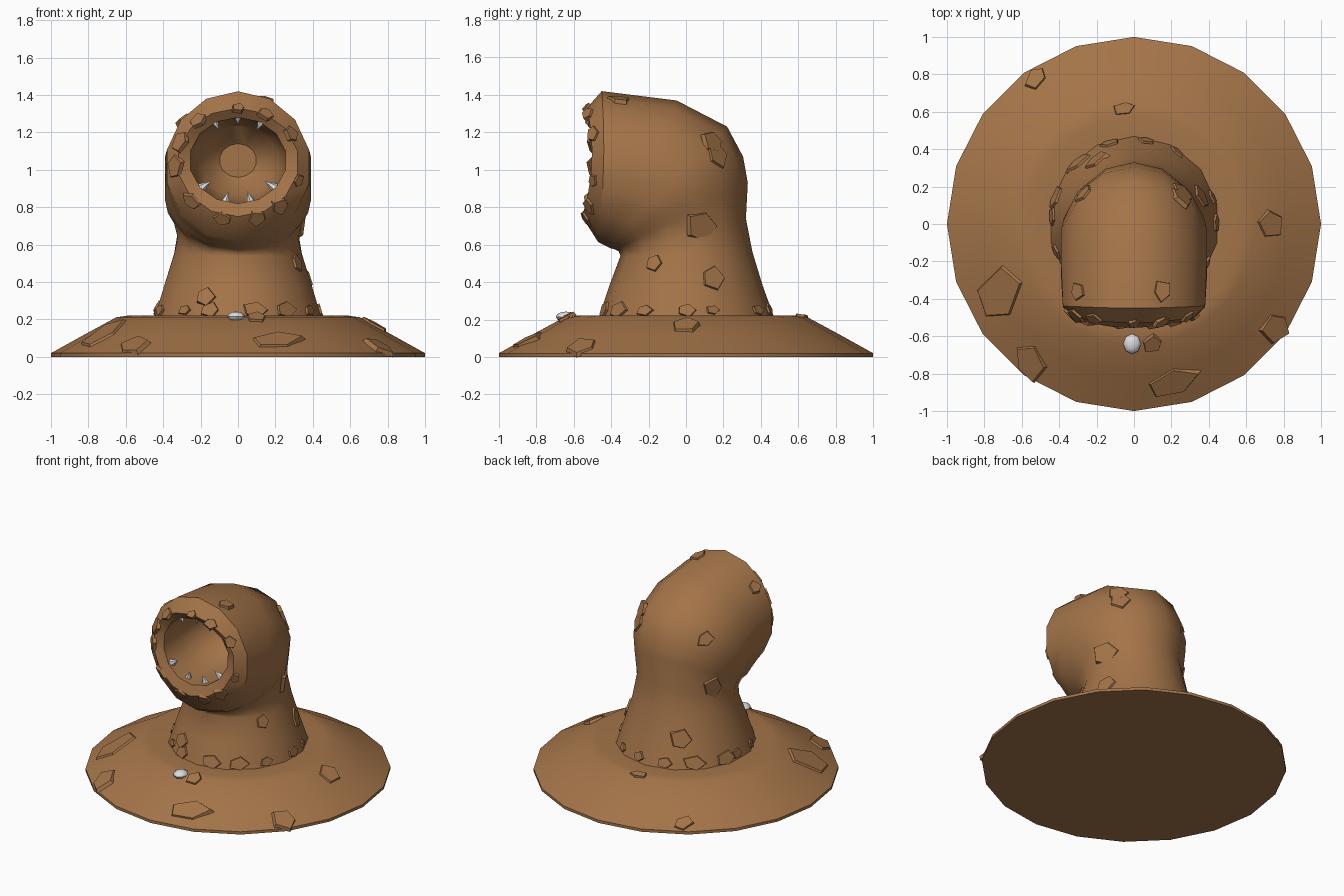
import bpy, bmesh, math, random
from mathutils import Vector, Matrix
from mathutils.bvhtree import BVHTree

random.seed(4)
cube = bpy.data.objects.get("Cube")
if cube:
    bpy.data.objects.remove(cube, do_unlink=True)


def material(name, rgb, rough=0.9):
    m = bpy.data.materials.new(name)
    m.use_nodes = True
    m.diffuse_color = (*rgb, 1)
    node = m.node_tree.nodes["Principled BSDF"]
    node.inputs["Base Color"].default_value = (*rgb, 1)
    node.inputs["Roughness"].default_value = rough
    return m


clay = material("brown clay", (0.37, 0.175, 0.066))
ivory = material("pale tooth", (0.72, 0.72, 0.72), 0.5)


def finish(bm, name, mat, angle=40):
    bmesh.ops.recalc_face_normals(bm, faces=bm.faces)
    mesh = bpy.data.meshes.new(name)
    bm.to_mesh(mesh)
    bm.free()
    obj = bpy.data.objects.new(name, mesh)
    bpy.context.collection.objects.link(obj)
    mesh.materials.append(mat)
    bpy.ops.object.select_all(action='DESELECT')
    bpy.context.view_layer.objects.active = obj
    obj.select_set(True)
    bpy.ops.object.shade_smooth_by_angle(angle=math.radians(angle))
    return obj


def loft(rings):
    """Skin closed rings of points and cap both ends."""
    bm = bmesh.new()
    loops = [[bm.verts.new(p) for p in ring] for ring in rings]
    n = len(loops[0])
    for a, b in zip(loops, loops[1:]):
        for i in range(n):
            j = (i + 1) % n
            bm.faces.new((a[i], a[j], b[j], b[i]))
    bm.faces.new(loops[0])
    bm.faces.new(loops[-1])
    return bm


# Round dirt mound
def circle(r, z, n=20):
    turns = [math.tau * i / n for i in range(n)]
    return [(r * math.sin(t), r * math.cos(t), z) for t in turns]


profile = [(1, 0), (1, 0.02), (0.82, 0.12), (0.65, 0.212), (0.58, 0.222), (0.44, 0.215)]
mound = finish(loft([circle(r, z) for r, z in profile]), "mound", clay)


# Worm body: rings bend from the upright neck to the forward facing mouth
def bent_ring(front, back, half_width, bow=0, n=14):
    f, b = Vector((0, *front)), Vector((0, *back))
    pts = []
    for i in range(n):
        t = math.tau * i / n
        p = (f + b) / 2 + (b - f) / 2 * math.cos(t)
        p += Vector((half_width * math.sin(t), bow * math.sin(t) ** 2, 0))
        pts.append(p)
    return pts


body_rings = [
    ((-0.47, 0.20), (0.475, 0.20), 0.46),
    ((-0.41, 0.38), (0.41, 0.38), 0.405),
    ((-0.35, 0.54), (0.355, 0.56), 0.35),
    ((-0.36, 0.565), (0.32, 0.74), 0.33),
    ((-0.38, 0.575), (0.33, 0.93), 0.35),
    ((-0.40, 0.58), (0.305, 1.07), 0.385),
    ((-0.42, 0.59), (0.22, 1.23), 0.40),
    ((-0.44, 0.60), (-0.05, 1.37), 0.40),
    ((-0.47, 0.615), (-0.45, 1.42), 0.39, 0.02),
    ((-0.555, 0.75), (-0.53, 1.33), 0.325, 0.04),
    ((-0.53, 0.82), (-0.49, 1.28), 0.26, 0.03),
    # Throat
    ((-0.32, 0.82), (-0.28, 1.27), 0.26),
    ((-0.05, 0.86), (-0.05, 1.24), 0.21),
    ((0.04, 0.96), (0.04, 1.14), 0.10),
]
body = finish(loft([bent_ring(*r) for r in body_rings]), "worm_body", clay)


# Cracked crust slabs, laid onto the surface where a ray meets it
def slab(name, target, start, aim, size, stretch=1.0, spin=0.0):
    tree = BVHTree.FromPolygons([v.co for v in target.data.vertices],
                                [p.vertices for p in target.data.polygons])
    hit, normal, _, _ = tree.ray_cast(Vector(start), Vector(aim).normalized())
    if hit is None:
        return
    if normal.dot(Vector(aim)) > 0:
        normal = -normal
    place = (Matrix.Translation(hit) @ normal.to_track_quat('Z', 'Y').to_matrix().to_4x4()
             @ Matrix.Rotation(spin, 4, 'Z'))
    corners = []
    for i in range(5):
        t = math.tau * i / 5
        r = size * random.uniform(0.75, 1.15)
        corners.append(Vector((r * math.cos(t) * stretch, r * math.sin(t), 0)))
    lift = Vector((0, 0, 0.012))
    rings = [[place @ (c - lift) for c in corners], [place @ (c * 0.88 + lift) for c in corners]]
    finish(loft(rings), name, clay, 20)


down = (0, 0, -1)
mound_slabs = [
    (0.73, 0.0, 0.10, 1.0), (0.76, -0.55, 0.09, 1.0), (0.2, -0.85, 0.10, 1.8),
    (-0.56, -0.74, 0.09, 1.2), (-0.72, -0.38, 0.12, 1.5), (-0.52, 0.78, 0.06, 1.4),
    (-0.05, 0.62, 0.04, 1.6), (0.1, -0.64, 0.05, 1.2),
]
for x, y, size, stretch in mound_slabs:
    slab("mound_crust", mound, (x, y, 3), down, size, stretch, math.atan2(y, x) + math.pi / 2)

# Broken crust around the foot of the neck
for i in range(14):
    t = math.tau * (i + random.uniform(-0.3, 0.3)) / 14
    out = Vector((math.cos(t), math.sin(t), 0))
    slab("neck_crust", body, out * 2 + Vector((0, 0, 0.25)), -out, random.uniform(0.03, 0.06), 1.4)

body_slabs = [
    ((3, 0.08, 0.7), (-1, 0, 0), 0.09), ((3, 0.16, 1.08), (-1, 0, 0), 0.08),
    ((3, 0.14, 0.42), (-1, 0, 0), 0.07), ((3, -0.17, 0.5), (-1, 0, 0), 0.05),
    ((-3, 0.12, 0.72), (1, 0, 0), 0.08), ((-3, 0.16, 1.08), (1, 0, 0), 0.06),
    ((-0.18, -3, 0.32), (0, 1, 0), 0.06), ((-0.2, 3, 0.4), (0, -1, 0), 0.08),
    ((0.15, -0.36, 3), down, 0.06), ((-0.3, -0.36, 3), down, 0.05),
    ((0.25, 0.14, 3), down, 0.07),
]
for start, aim, size in body_slabs:
    slab("body_crust", body, start, aim, size)

# Rough patches round the lips
for i in range(11):
    t = math.tau * (i + random.uniform(-0.3, 0.3)) / 11
    start = (0.335 * math.sin(t), -3, 1.03 + 0.3 * math.cos(t))
    slab("lip_crust", body, start, (0, 1, 0), random.uniform(0.03, 0.055), 1.3, -t)


# Teeth point from the mouth rim toward its centre
def tooth(x, z, radius, height):
    root = Vector((x, -0.47, z))
    aim = (Vector((0, -0.50, 1.04)) - root).normalized()
    bm = bmesh.new()
    bmesh.ops.create_cone(bm, segments=6, radius1=radius, radius2=0, depth=height, cap_ends=True)
    turn = aim.to_track_quat('Z', 'Y').to_matrix().to_4x4()
    bm.transform(Matrix.Translation(root + aim * height * 0.35) @ turn)
    finish(bm, "tooth", ivory)


for side in (-1, 1):
    tooth(side * 0.195, 0.905, 0.03, 0.075)
    tooth(side * 0.07, 0.825, 0.03, 0.075)
    tooth(side * 0.125, 1.255, 0.024, 0.06)
tooth(0, 1.29, 0.024, 0.06)

# Fallen tooth half buried in the mound
bm = bmesh.new()
bmesh.ops.create_uvsphere(bm, u_segments=8, v_segments=6, radius=0.05)
bm.transform(Matrix.Translation((-0.01, -0.64, 0.215)) @ Matrix.Diagonal((0.95, 1.1, 0.55, 1)))
finish(bm, "fallen_tooth", ivory)
